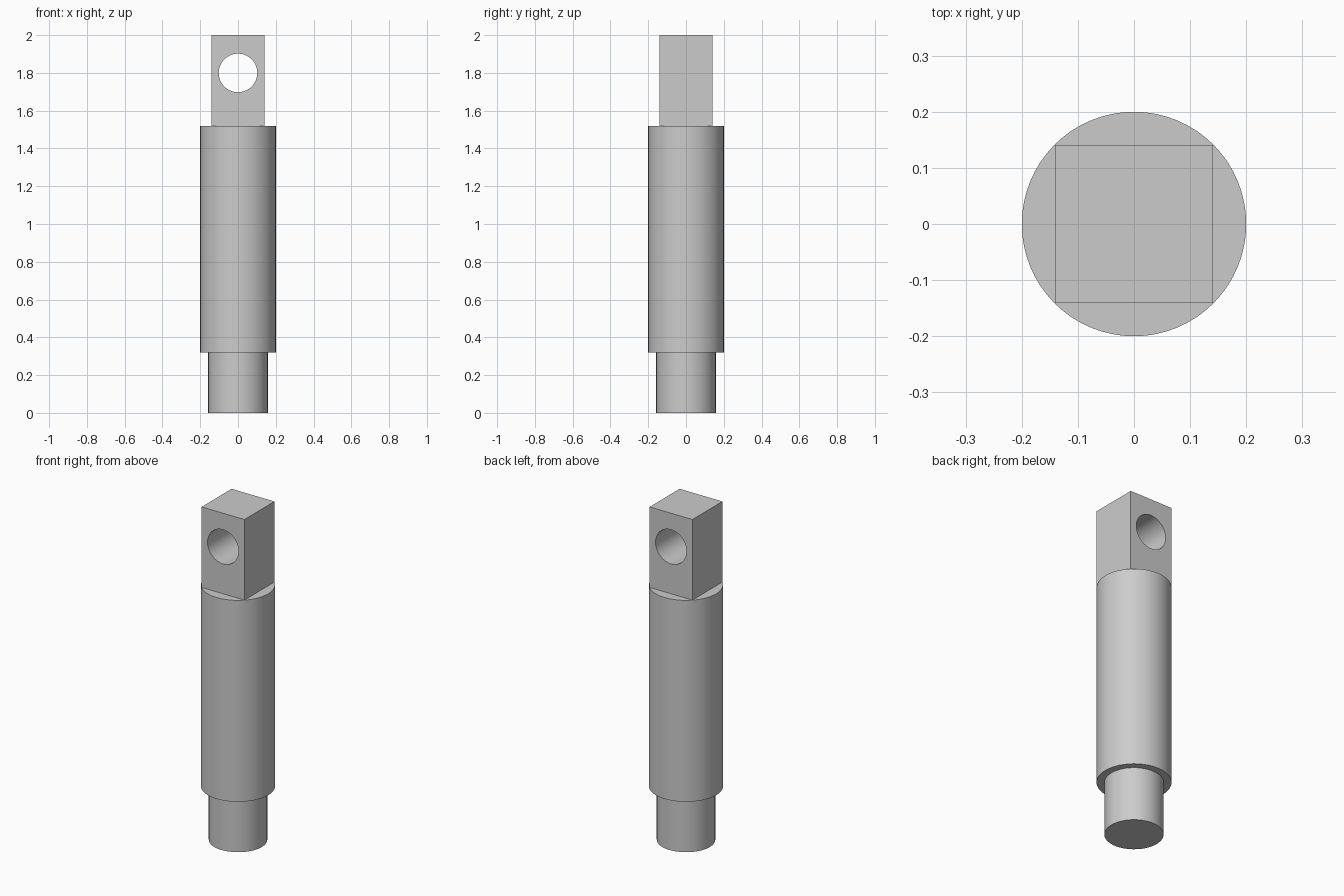
import bpy
import math

cube = bpy.data.objects.get("Cube")
if cube:
    bpy.data.objects.remove(cube, do_unlink=True)

SIDES = 64
SHOULDER_Z, COLLAR_Z, TOP_Z = 0.32, 1.52, 2.0

steel = bpy.data.materials.new("grey_steel")
steel.use_nodes = True
colour = (0.6, 0.6, 0.6, 1.0)
steel.diffuse_color = colour
steel.node_tree.nodes["Principled BSDF"].inputs["Base Color"].default_value = colour


def finish(name):
    obj = bpy.context.object
    obj.name = name
    obj.data.materials.append(steel)
    return obj


def cylinder(name, radius, depth, location, rotation=(0, 0, 0)):
    bpy.ops.mesh.primitive_cylinder_add(vertices=SIDES, radius=radius, depth=depth,
                                        location=location, rotation=rotation)
    return finish(name)


def upright(name, radius, low, high):
    obj = cylinder(name, radius, high - low, (0, 0, (low + high) / 2))
    bpy.ops.object.shade_smooth_by_angle(angle=math.radians(30))
    return obj


# Round shaft with a narrower spigot at the foot
upright("spigot", 0.158, 0, SHOULDER_Z)
upright("shaft", 0.2, SHOULDER_Z, COLLAR_Z)

# Square head with a pin hole running front to back
bpy.ops.mesh.primitive_cube_add(size=1, location=(0, 0, (COLLAR_Z + TOP_Z) / 2))
head = finish("square_head")
head.scale = (0.282, 0.282, TOP_Z - COLLAR_Z)
bpy.ops.object.transform_apply(location=False, rotation=False, scale=True)

cutter = cylinder("pin_hole_cutter", 0.102, 1, (0, 0, 1.8), (math.pi / 2, 0, 0))
cutter.hide_render = True

hole = head.modifiers.new("pin_hole", 'BOOLEAN')
hole.operation = 'DIFFERENCE'
hole.solver = 'EXACT'
hole.object = cutter
bpy.ops.object.select_all(action='DESELECT')
head.select_set(True)
bpy.context.view_layer.objects.active = head
bpy.ops.object.modifier_apply(modifier=hole.name)
bpy.data.objects.remove(cutter, do_unlink=True)
bpy.ops.object.shade_smooth_by_angle(angle=math.radians(30))
